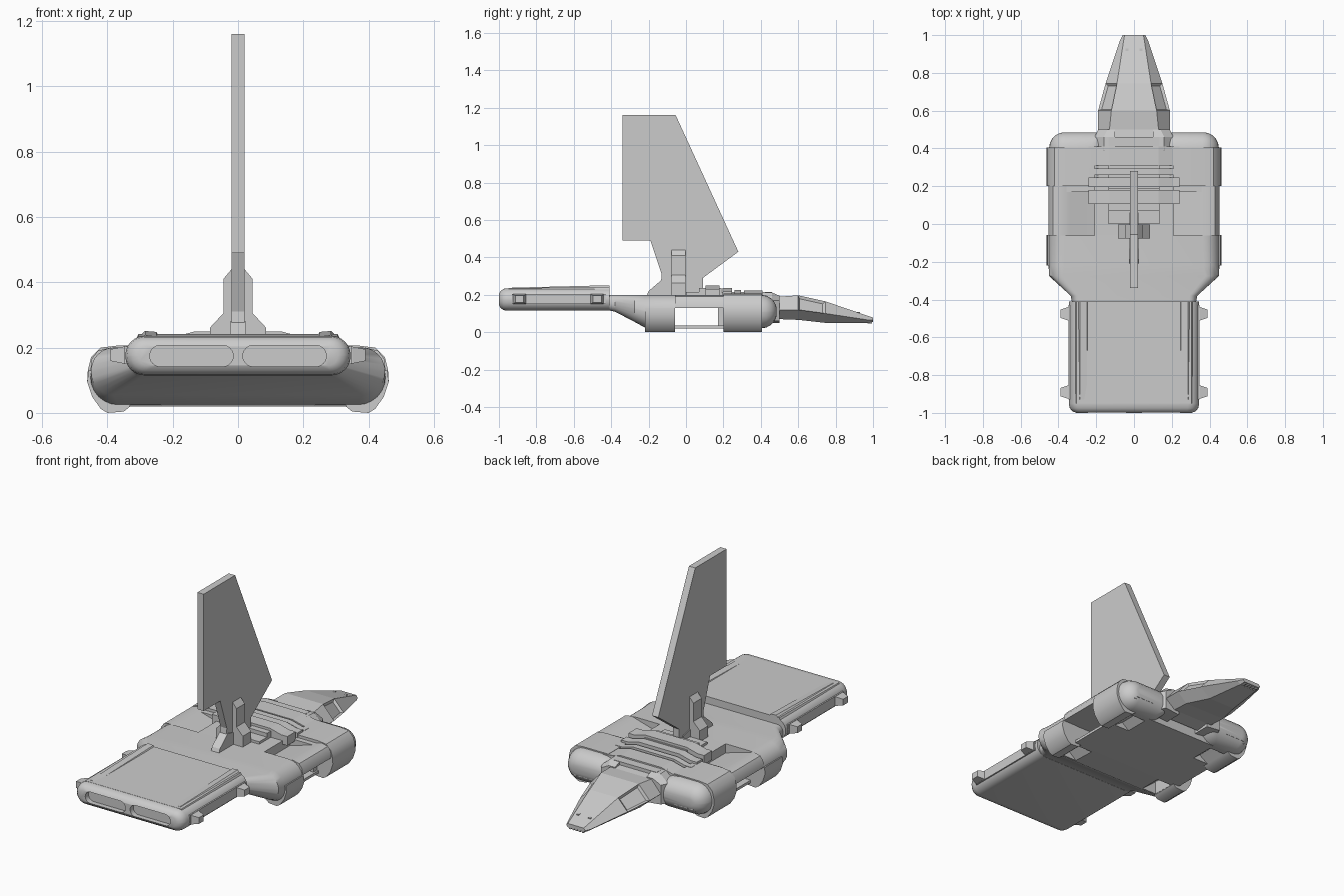
import bpy, bmesh
from math import cos, sin, pi, radians

cube = bpy.data.objects.get("Cube")
if cube:
    bpy.data.objects.remove(cube)

grey = bpy.data.materials.new("hull_grey")
grey.use_nodes = True
grey.diffuse_color = (0.6, 0.6, 0.6, 1)
grey.node_tree.nodes["Principled BSDF"].inputs["Base Color"].default_value = (0.6, 0.6, 0.6, 1)


def loft(name, rings, smooth=False):
    """Skin a list of equal-length rings of points and cap both ends."""
    bm = bmesh.new()
    rows = [[bm.verts.new(p) for p in ring] for ring in rings]
    n = len(rows[0])
    for a, b in zip(rows, rows[1:]):
        for i in range(n):
            bm.faces.new((a[i], a[(i + 1) % n], b[(i + 1) % n], b[i]))
    bm.faces.new(rows[0])
    bm.faces.new(rows[-1])
    bmesh.ops.recalc_face_normals(bm, faces=bm.faces)
    mesh = bpy.data.meshes.new(name)
    bm.to_mesh(mesh)
    bm.free()
    mesh.materials.append(grey)
    ob = bpy.data.objects.new(name, mesh)
    bpy.context.collection.objects.link(ob)
    if smooth:
        bpy.ops.object.select_all(action="DESELECT")
        ob.select_set(True)
        bpy.context.view_layer.objects.active = ob
        bpy.ops.object.shade_smooth_by_angle(angle=radians(35))
    return ob


def prism_y(name, xz, y0, y1, smooth=False):
    return loft(name, [[(x, y, z) for x, z in xz] for y in (y0, y1)], smooth)


def prism_x(name, yz, x0, x1):
    return loft(name, [[(x, y, z) for y, z in yz] for x in (x0, x1)])


def box(name, x0, x1, y0, y1, z0, z1):
    return prism_y(name, [(x0, z0), (x1, z0), (x1, z1), (x0, z1)], y0, y1)


def rounded(x0, x1, z0, z1, r, n=6):
    """Rounded rectangle in x and z."""
    corners = [(x1 - r, z1 - r), (x0 + r, z1 - r), (x0 + r, z0 + r), (x1 - r, z0 + r)]
    return [(cx + r * cos((q + i / n) * pi / 2), cz + r * sin((q + i / n) * pi / 2))
            for q, (cx, cz) in enumerate(corners) for i in range(n + 1)]


def rounded_loft(name, sections):
    return loft(name, [[(x, y, z) for x, z in rounded(*s)] for y, *s in sections], True)


def cut(target, cutter):
    cutter.hide_render = True
    cutter.hide_viewport = True
    cutter.display_type = "WIRE"
    mod = target.modifiers.new("cut", "BOOLEAN")
    mod.operation = "DIFFERENCE"
    mod.solver = "EXACT"
    mod.object = cutter


# Engine slab with rounded end
slab = rounded_loft("engine_slab", [
    (-1.0, -.305, .305, .145, .205, .029), (-.992, -.325, .325, .13, .22, .044),
    (-.975, -.34, .34, .118, .232, .055), (-.95, -.345, .345, .115, .235, .058),
    (-.41, -.345, .345, .115, .235, .058)])
loft("engine_top_plate", [[(-w, y, .2), (-w + .02, y, z), (w - .02, y, z), (w, y, .2)]
                          for y, w, z in ((-.95, .325, .236), (-.41, .325, .241))])

# Rear and middle hull
rear = rounded_loft("rear_hull", [
    (-.43, -.325, .325, .12, .2, .035), (-.38, -.335, .335, .11, .2, .04),
    (-.275, -.45, .45, .055, .2, .07), (-.22, -.452, .452, .025, .2, .085),
    (-.06, -.452, .452, .022, .2, .088)])
box("bottom_plate", -.37, .37, -.06, .2, .02, .035)
box("middle_deck", -.21, .21, -.06, .21, .13, .2)
front = box("front_hull", -.36, .36, .17, .4, .02, .19)

for side, s in (("left", 1), ("right", -1)):
    def flip(pts):
        return [(s * x, z) for x, z in pts]

    # Front pod with domed end
    ends = [(.2, 0), (.4, 0)] + [(.4 + .085 * sin(a), .08 * (1 - cos(a)))
                                 for a in (.35, .7, 1.0, 1.25, 1.45)]
    pod = rounded_loft(side + "_front_pod", [
        (y, *sorted((s * .14, s * (.45 - d))), .02 + d, .2 - d, max(.088 - d, .01))
        for y, d in ends])

    # Hollow middle bay: curved outer rail and sunken deck
    prism_y(side + "_bay_shell", flip([
        (.2, .13), (.43, .13), (.452, .13), (.448, .165), (.43, .19), (.39, .2),
        (.34, .185), (.2, .145)]), -.06, .2, True)

    # Landing bands round the hull corners
    low = [(.33, .02), (.35, .004), (.4, 0), (.42, .012), (.447, .05), (.462, .095)]
    prism_y(side + "_rear_band", flip(low + [(.457, .13), (.36, .13)]), -.22, -.058, True)
    prism_y(side + "_front_band", flip(low + [
        (.46, .13), (.45, .17), (.42, .2), (.37, .206), (.21, .206), (.21, .1)]), .2, .405, True)

    # Wedge pockets underneath, beside the bands
    for part, y0, y1 in ((rear, -.21, -.08), (front, .23, .37), (pod, .23, .37)):
        cut(part, prism_y(side + "_pocket_cutter", flip([(.22, .01), (.33, .01), (.33, .1)]), y0, y1))

    # Lamp row on the pod end
    box(side + "_lamp_frame", *sorted((s * .25, s * .39)), .45, .472, .06, .105)
    for i in range(4):
        x = s * (.27 + i * .033)
        box(f"{side}_lamp_{i + 1}", x - .011, x + .011, .46, .48, .07, .095)

    # Side pegs, exhausts and ridge on the slab
    for place, y in (("rear", -.89), ("front", -.475)):
        loft(f"{side}_{place}_peg", [[(s * x, y - h, .177 - v), (s * x, y + h, .177 - v),
                                      (s * x, y + h, .177 + v), (s * x, y - h, .177 + v)]
                                     for x, h, v in ((.3, .035, .026), (.35, .035, .026), (.39, .022, .018))])
    cut(slab, prism_y(side + "_exhaust_cutter",
                      rounded(*sorted((s * .015, s * .27)), .142, .207, .032), -1.03, -.97))
    loft(side + "_slab_ridge", [[(s * x, y, z) for x, z in ((.22, .2), (.25, .235 + h), (.285, .238 + h), (.335, .2))]
                                for y, h in ((-.93, 0), (-.41, .013))])
    prism_x(side + "_slab_rail", [(-.93, .15), (-.43, .15), (-.43, .205), (-.93, .205)], s * .34, s * .348)

    # Neck shoulders
    loft(side + "_neck_shoulder", [[(s * .1, y, .05), (s * w, y, .06), (s * w, y, .17),
                                    (s * (w - .05), y, z), (s * .1, y, z)]
                                   for y, w, z in ((.39, .21, .215), (.46, .21, .212), (.5, .19, .195))])

    # Tick marks near the nose tip
    box(side + "_nose_mark", *sorted((s * .03, s * .045)), .915, .93, .08, .107)

# Cross bars of the spine
for i, (y0, y1, z) in enumerate(((.31, .41, .222), (.26, .295, .226), (.195, .245, .236), (.105, .18, .25))):
    prism_y(f"spine_bar_{i + 1}", [(-.24, .18), (-.24, z - .018), (-.2, z - .018), (-.13, z),
                                   (.13, z), (.2, z - .018), (.24, z - .018), (.24, .18)], y0, y1)
box("spine_core", -.135, .135, 0, .46, .18, .214)
box("spine_step", -.135, .135, .07, .19, .2, .236)

# Cockpit nose
stations = [(.42, .12, .16, .12, .13, .06, .2), (.5, .13, .19, .12, .13, .07, .19),
            (.6, .13, .19, .12, .12, .066, .197), (.745, .085, .15, .1, .09, .05, .165),
            (.97, .055, .075, .066, .055, .05, .088), (1.0, .05, .06, .066, .05, .056, .078)]
nose = loft("cockpit_nose", [[(b, y, z0), (m, y, zm), (t, y, z1), (-t, y, z1), (-m, y, zm), (-b, y, z0)]
                             for y, b, m, zm, t, z0, z1 in stations])
bm = bmesh.new()
bm.from_mesh(nose.data)
# Recessed side windows
panes = [f for f in bm.faces if .62 < f.calc_center_median().y < .72
         and abs(f.normal.x) > .5 and f.normal.z > .1]
bmesh.ops.inset_individual(bm, faces=panes, thickness=.016, depth=-.012)
bm.to_mesh(nose.data)
bm.free()
for i in range(5):
    x = (i - 2) * .02
    box(f"nose_tooth_{i + 1}", x - .005, x + .005, .97, .995, .046, .07)

# Tail fin, foot and bracket
prism_x("tail_fin", [(-.34, 1.16), (-.055, 1.16), (.28, .43), (.09, .29), (.09, .2),
                     (-.14, .2), (-.13, .31), (-.19, .49), (-.34, .49)], -.02, .02)
prism_x("fin_foot", [(-.21, .195), (-.2, .22), (-.13, .28), (.06, .24), (.06, .195)], -.025, .025)
half = [(.02, .44), (.045, .41), (.045, .305), (.085, .262), (.085, .19)]
prism_y("fin_bracket", half + [(-x, z) for x, z in reversed(half)], -.078, -.003)
